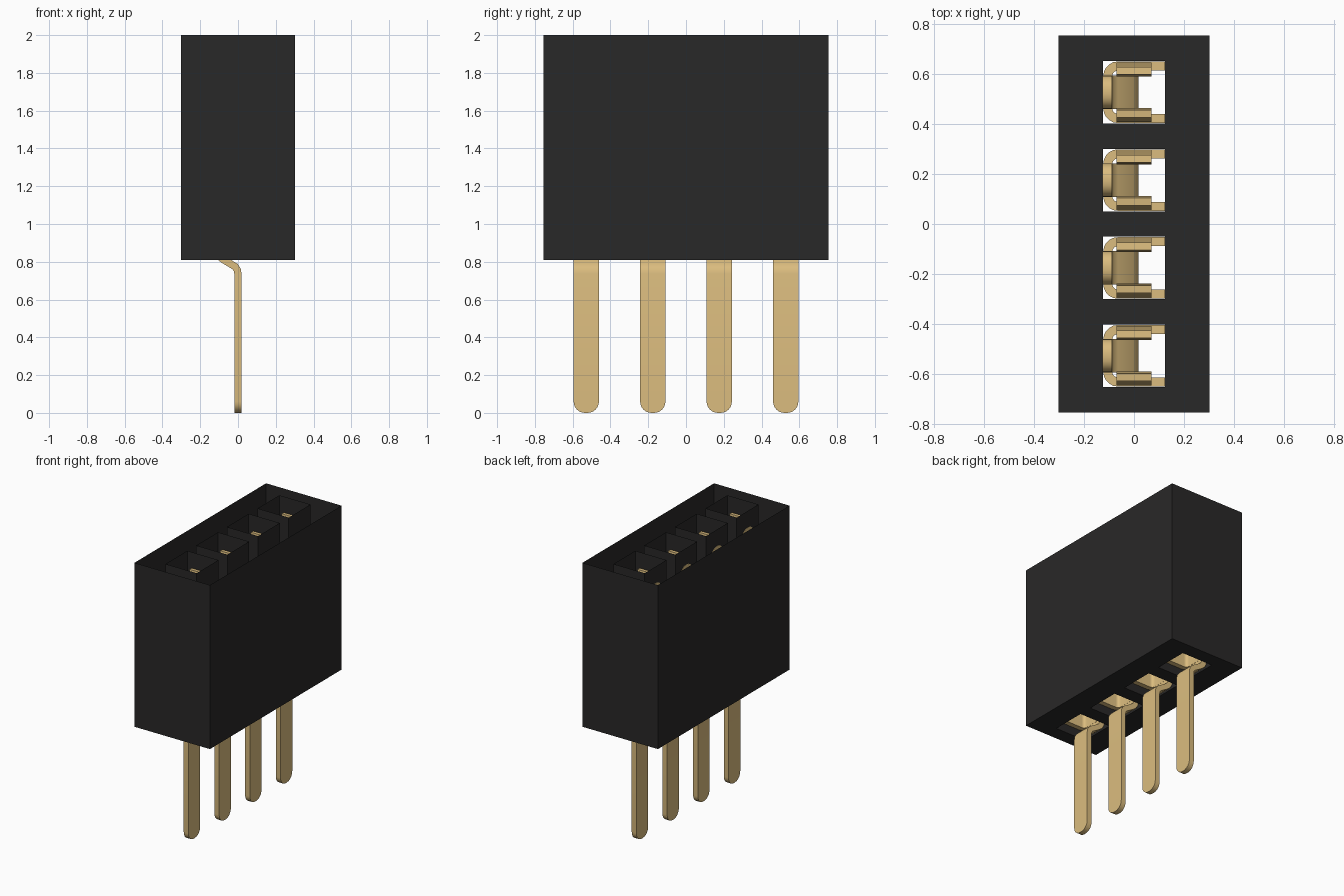
import bpy, bmesh, math
from mathutils import Vector

if "Cube" in bpy.data.objects:
    bpy.data.objects.remove(bpy.data.objects["Cube"], do_unlink=True)


def material(name, rgb, metallic=0.0):
    m = bpy.data.materials.new(name)
    m.use_nodes = True
    m.diffuse_color = (*rgb, 1)
    bsdf = m.node_tree.nodes["Principled BSDF"]
    bsdf.inputs["Base Color"].default_value = (*rgb, 1)
    return m


BLACK = material("black plastic", (0.022, 0.021, 0.021))
GOLD = material("pale gold", (0.708, 0.504, 0.21))

PITCH, HOLE = 0.352, 0.125            # socket spacing, half size of a hole
HALF_X, HALF_Y, BASE, TOP = 0.303, 0.755, 0.81, 2.0
CENTRES = [(i - 1.5) * PITCH for i in range(4)]


def finish(bm, name, mat, smooth=False):
    bmesh.ops.recalc_face_normals(bm, faces=bm.faces)
    mesh = bpy.data.meshes.new(name)
    bm.to_mesh(mesh)
    bm.free()
    mesh.materials.append(mat)
    ob = bpy.data.objects.new(name, mesh)
    bpy.context.collection.objects.link(ob)
    if smooth:
        bpy.ops.object.select_all(action='DESELECT')
        ob.select_set(True)
        bpy.context.view_layer.objects.active = ob
        bpy.ops.object.shade_smooth_by_angle(angle=math.radians(35))
    return ob


def strip(bm, rows, place, thick):
    """Bent sheet metal: rows of (a, b, low, high) along a 2D path (a, b),
    spanning low..high across it; place maps (a, b, w) to a 3D point."""
    pts = [Vector(r[:2]) for r in rows]
    rings = []
    for i, (a, b, low, high) in enumerate(rows):
        d0 = (pts[i] - pts[max(i - 1, 0)]).normalized()
        d1 = (pts[min(i + 1, len(pts) - 1)] - pts[i]).normalized()
        d = (d0 + d1).normalized()
        cos = max(0.5, d.dot(d1 if d1.length else d0))
        n = Vector((-d.y, d.x)) * (thick / 2 / cos)
        p, q = pts[i] + n, pts[i] - n
        rings.append([bm.verts.new(place(v.x, v.y, w)) for v, w in
                      ((p, low), (p, high), (q, high), (q, low))])
    for r, s in zip(rings, rings[1:]):
        for k in range(4):
            bm.faces.new((r[k], r[(k + 1) % 4], s[(k + 1) % 4], s[k]))
    bm.faces.new(rings[0])
    bm.faces.new(rings[-1])


# Housing: pierced floor whose outer and hole edges rise into thin walls
bm = bmesh.new()
xs = [-HALF_X, -HOLE, HOLE, HALF_X]
ys = sorted([-HALF_Y, HALF_Y] + [c + s * HOLE for c in CENTRES for s in (-1, 1)])
grid = [[bm.verts.new((x, y, BASE)) for y in ys] for x in xs]
for i in range(len(xs) - 1):
    for j in range(len(ys) - 1):
        if not (i == 1 and j % 2 == 1):
            bm.faces.new((grid[i][j], grid[i][j + 1],
                          grid[i + 1][j + 1], grid[i + 1][j]))
rim = [e for e in bm.edges if e.is_boundary]
up = bmesh.ops.extrude_edge_only(bm, edges=rim)["geom"]
bmesh.ops.translate(bm, vec=(0, 0, TOP - BASE),
                    verts=[v for v in up if isinstance(v, bmesh.types.BMVert)])
finish(bm, "housing", BLACK)

T = 0.038                             # sheet thickness
W = 0.067                             # half width of the tail
OUT = HOLE - T / 2 - 0.001            # centreline of the socket sheet


def round_end(radius, steps=6):
    """(distance from the tip, half width) pairs for a rounded strip end."""
    return [(radius * (1 - math.cos(t)), W - radius + radius * math.sin(t))
            for t in (math.pi / 2 * k / steps for k in range(steps + 1))]


for number, c in enumerate(CENTRES, 1):
    # Solder tail: rounded tip, rising straight, stepping back into the socket
    bm = bmesh.new()
    tip = round_end(0.06)
    rows = [(0, d, -h, h) for d, h in tip]
    bend = [(0, 0.735), (-0.004, 0.757), (-0.016, 0.775), (-0.075, 0.81),
            (-0.097, 0.827), (-0.106, 0.845), (-0.107, 0.87)]
    rows += [(x, z, -W, W) for x, z in bend]
    rows += [(-0.107, 1.88 - d, -h, h) for d, h in reversed(tip)]
    strip(bm, rows, lambda a, b, w: (a, c + w, b), T)
    finish(bm, f"tail_{number}", GOLD, True)

    # Socket body: folded sheet with rounded corners, open towards +x
    bm = bmesh.new()
    r = 0.04
    half = [(0.124, OUT)]
    half += [(-OUT + r - r * math.sin(t), OUT - r + r * math.cos(t))
             for t in (math.pi / 2 * k / 5 for k in range(6))]
    path = half + [(x, -y) for x, y in reversed(half)]
    strip(bm, [(x, y, 0.87, 1.3) for x, y in path],
          lambda a, b, w: (a, c + b, w), T - 0.002)
    finish(bm, f"socket_body_{number}", GOLD, True)

    # Pair of spring fingers leaning inwards, flared slightly at the lip
    for side, label in ((1, "back"), (-1, "front")):
        bm = bmesh.new()
        spring = [(OUT, 1.25), (OUT, 1.32), (0.082, 1.7), (0.078, 1.76),
                  (0.079, 1.82), (0.086, 1.9)]
        strip(bm, [(y, z, -0.07, 0.07) for y, z in spring],
              lambda a, b, w: (w, c + side * a, b), 0.03)
        finish(bm, f"spring_finger_{label}_{number}", GOLD, True)
